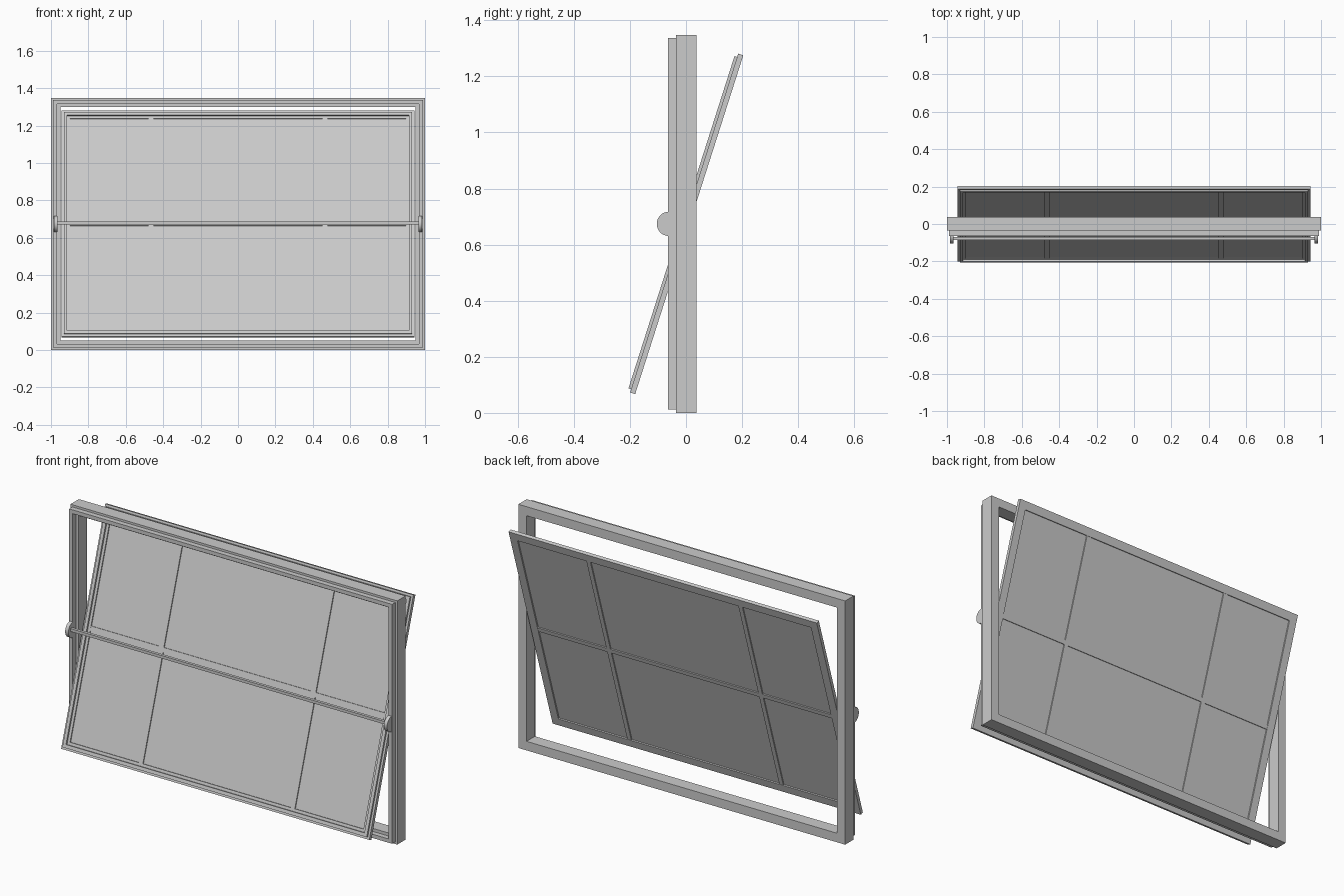
import bpy, bmesh, math
from mathutils import Matrix

if "Cube" in bpy.data.objects:
    bpy.data.objects.remove(bpy.data.objects["Cube"])

H = 1.348
MID = H / 2
TILT = Matrix.Translation((0, 0.002, MID)) @ Matrix.Rotation(math.radians(-17.7), 4, 'X')
UPRIGHT = Matrix.Translation((0, 0, MID))


def finish(name, bm, matrix):
    bmesh.ops.recalc_face_normals(bm, faces=bm.faces)
    me = bpy.data.meshes.new(name)
    bm.to_mesh(me)
    bm.free()
    ob = bpy.data.objects.new(name, me)
    ob.matrix_world = matrix
    bpy.context.collection.objects.link(ob)
    return ob


def ring(name, hx, hz, profile, matrix):
    """Sweep a closed (inset, y) profile round a mitred rectangle."""
    bm = bmesh.new()
    loops = [[bm.verts.new((sx * (hx - i), y, sz * (hz - i))) for i, y in profile]
             for sx, sz in ((-1, -1), (1, -1), (1, 1), (-1, 1))]
    n = len(profile)
    for c in range(4):
        a, b = loops[c], loops[(c + 1) % 4]
        for k in range(n):
            m = (k + 1) % n
            bm.faces.new((a[k], a[m], b[m], b[k]))
    return finish(name, bm, matrix)


def box(name, size, loc, matrix):
    bm = bmesh.new()
    bmesh.ops.create_cube(bm, size=1, matrix=Matrix.Translation(loc) @ Matrix.Diagonal((*size, 1)))
    return finish(name, bm, matrix)


# Fixed outer frame with raised front bead
ring("outer_frame", 1.0, MID,
     [(0, -.036), (0, .037), (.05, .037), (.05, -.036),
      (.033, -.036), (.033, -.064), (.012, -.064), (.012, -.036)], UPRIGHT)

# Tilting sash with front lip
ring("sash_frame", 0.943, 0.634,
     [(0, -.009), (0, .010), (.045, .010), (.045, -.009),
      (.03, -.009), (.03, -.019), (.012, -.019), (.012, -.009)], TILT)

# Glass and glazing bars
box("glass_pane", (1.81, .005, 1.19), (0, 0, 0), TILT)
for side, x in (("left", -.465), ("right", .465)):
    box("glazing_bar_" + side, (.025, .017, 1.18), (x, 0, 0), TILT)
for k, (x0, x1) in enumerate(((-.9, -.4775), (-.4525, .4525), (.4775, .9))):
    box(f"glazing_crossbar_{k}", (x1 - x0, .017, .025), ((x0 + x1) / 2, 0, 0), TILT)

# Pull bar across the front
box("pull_bar", (1.94, .016, .016), (0, -.077, .006), UPRIGHT)

# Half-round end brackets
for side, x in (("left", -.985), ("right", .965)):
    bm = bmesh.new()
    arc = [math.pi * k / 24 for k in range(25)]
    face = bm.faces.new([bm.verts.new((x, -.062 - .042 * math.sin(a), .043 * math.cos(a))) for a in arc])
    out = bmesh.ops.extrude_face_region(bm, geom=[face])
    bmesh.ops.translate(bm, vec=(.02, 0, 0),
                        verts=[v for v in out["geom"] if isinstance(v, bmesh.types.BMVert)])
    ob = finish("bar_bracket_" + side, bm, UPRIGHT)
    bpy.context.view_layer.objects.active = ob
    ob.select_set(True)
    bpy.ops.object.shade_smooth_by_angle(angle=math.radians(30))
    ob.select_set(False)
